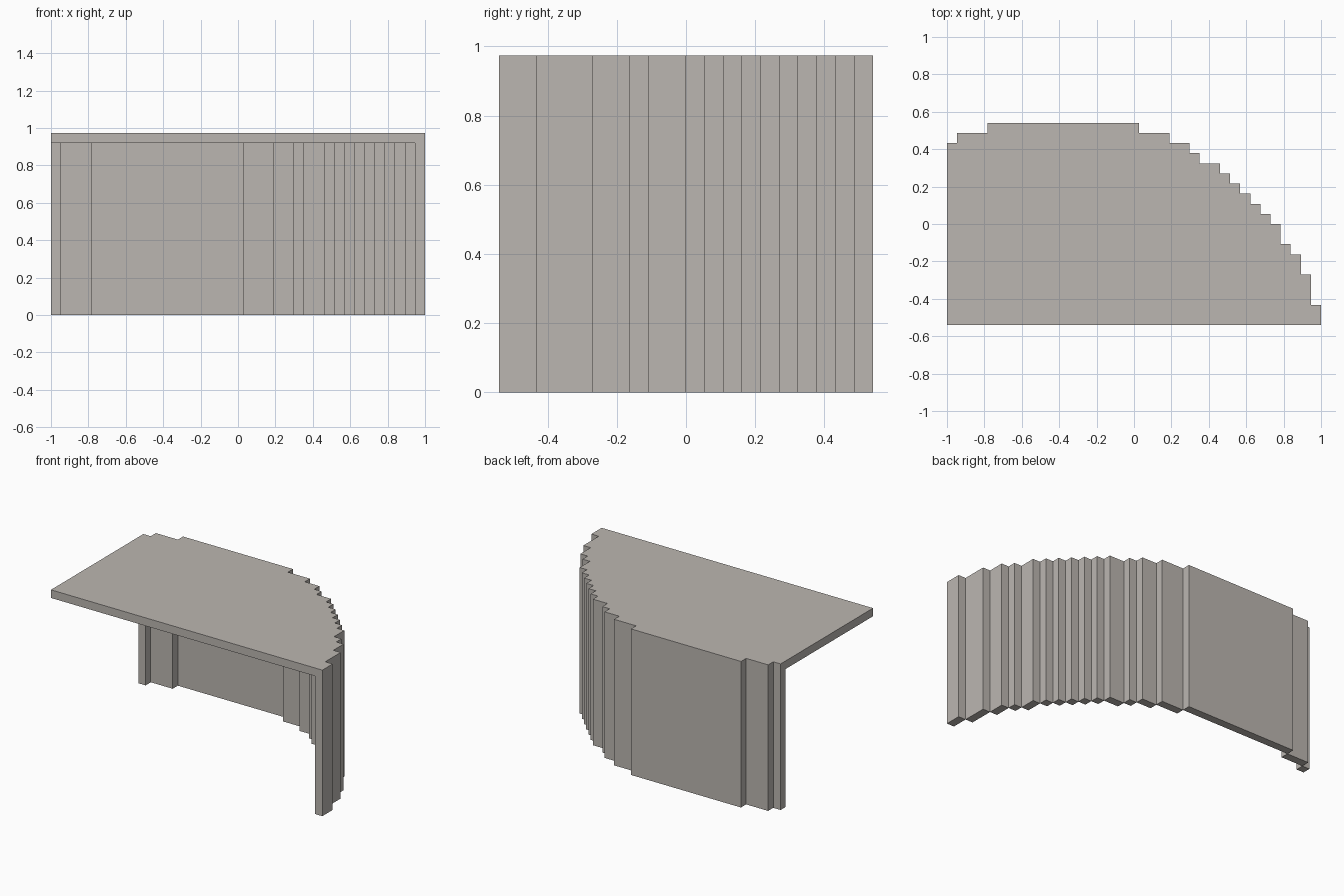
import bpy, bmesh

cube = bpy.data.objects.get("Cube")
if cube:
    bpy.data.objects.remove(cube)

UNIT = 2 / 37                 # block size
ROOF_BOTTOM, ROOF_TOP = 17, 18
# Stepped curve: (run width, depth of the run), left to right in blocks
RUNS = [(1, 18), (3, 19), (15, 20), (3, 19), (2, 18), (1, 17), (2, 16),
        (1, 15), (1, 14), (1, 13), (1, 12), (1, 11), (1, 10), (1, 8),
        (1, 7), (1, 5), (1, 2)]
depths = [d for width, d in RUNS for _ in range(width)]
COLS, ROWS = len(depths), max(depths)
LEVELS = [0, ROOF_BOTTOM, ROOF_TOP]


def filled(i, j, k):
    """Roof fills the whole plan; the wall follows only its stepped edge."""
    if not (0 <= i < COLS and 0 <= k < 2 and 0 <= j < depths[i]):
        return False
    if k == 1:
        return True
    following = depths[i + 1] if i + 1 < COLS else 0
    return j >= min(depths[i] - 1, following)


bm = bmesh.new()
points = {}


def vert(p):
    if p not in points:
        i, j, k = p
        points[p] = bm.verts.new(((i - COLS / 2) * UNIT, (j - ROWS / 2) * UNIT,
                                  LEVELS[k] * UNIT))
    return points[p]


# Skin every exposed block side
for i in range(COLS):
    for j in range(ROWS):
        for k in range(2):
            if not filled(i, j, k):
                continue
            for axis in range(3):
                for side in (0, 1):
                    near = [i, j, k]
                    near[axis] += 2 * side - 1
                    if filled(*near):
                        continue
                    ring = []
                    for u, v in ((0, 0), (1, 0), (1, 1), (0, 1)):
                        p = [i, j, k]
                        p[axis] += side
                        p[(axis + 1) % 3] += u
                        p[(axis + 2) % 3] += v
                        ring.append(vert(tuple(p)))
                    bm.faces.new(ring if side else ring[::-1])

# Merge the coplanar sides into clean flat panels
bmesh.ops.dissolve_limit(bm, angle_limit=0.01, verts=bm.verts[:], edges=bm.edges[:])

mesh = bpy.data.meshes.new("stepped_wall_and_roof")
bm.to_mesh(mesh)
bm.free()

stone = bpy.data.materials.new("warm grey")
stone.use_nodes = True
color = (0.50, 0.47, 0.44, 1)
stone.diffuse_color = color
stone.node_tree.nodes["Principled BSDF"].inputs["Base Color"].default_value = color
mesh.materials.append(stone)

shell = bpy.data.objects.new("stepped_wall_and_roof", mesh)
bpy.context.collection.objects.link(shell)
